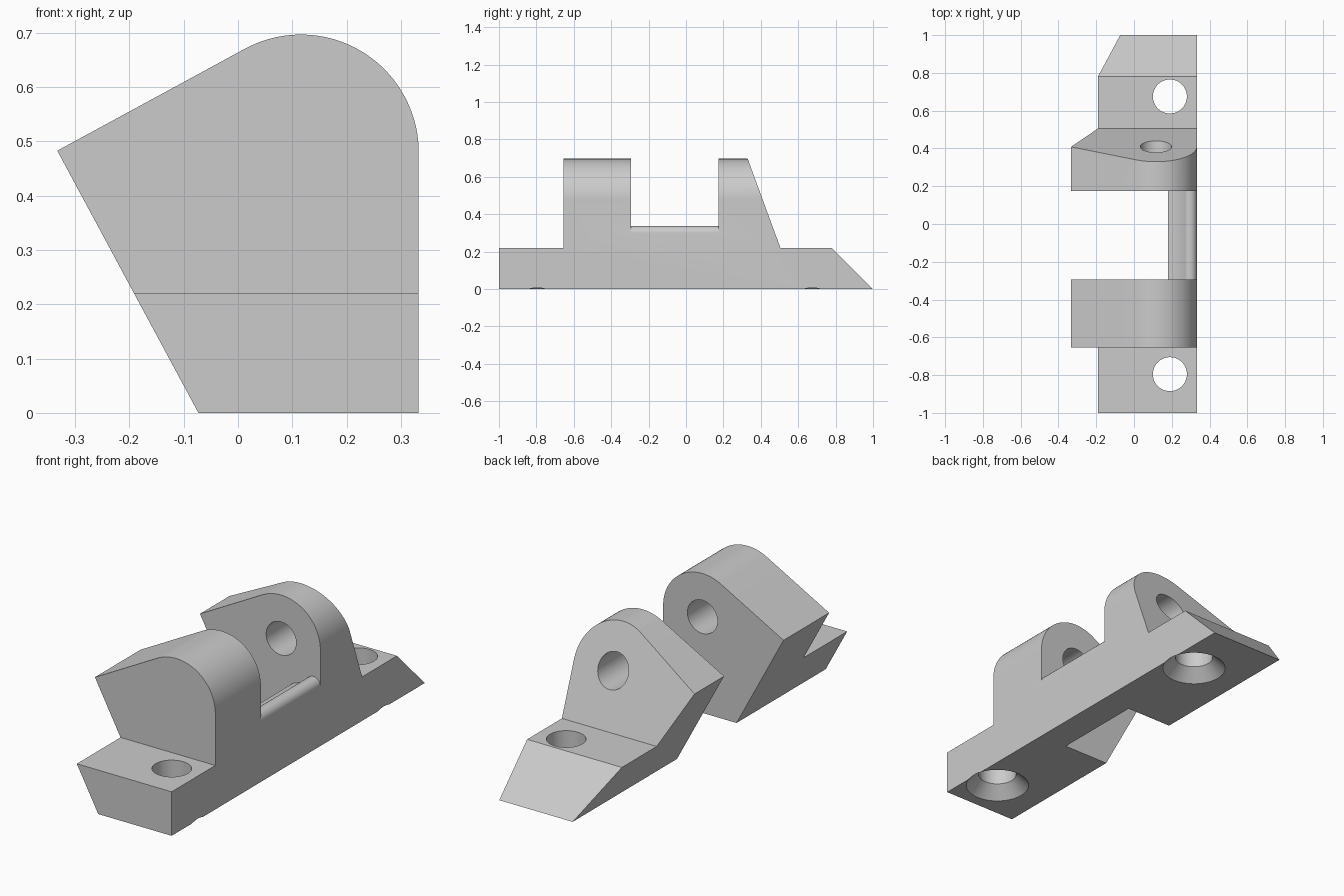
import bpy
import bmesh
from math import sin, cos, radians, pi
from mathutils import Matrix

cube = bpy.data.objects.get("Cube")
if cube:
    bpy.data.objects.remove(cube, do_unlink=True)

PIN_X, PIN_Z, KNUCKLE_R = 0.116, 0.48, 0.217
SIDE_X = 0.333
GAP = (-0.295, 0.175)


def arc(cx, cz, r, start, end, steps):
    """Points on an arc, angles in degrees."""
    angles = [radians(start + (end - start) * i / steps) for i in range(steps + 1)]
    return [(cx + r * cos(a), cz + r * sin(a)) for a in angles]


def new_object(name, bm):
    bmesh.ops.recalc_face_normals(bm, faces=bm.faces)
    mesh = bpy.data.meshes.new(name)
    bm.to_mesh(mesh)
    bm.free()
    obj = bpy.data.objects.new(name, mesh)
    bpy.context.collection.objects.link(obj)
    return obj


def prism(name, outline, low, high, axis):
    """Extrude a 2D outline along the x or y axis."""
    bm = bmesh.new()
    place = (lambda u, v: (low, u, v)) if axis == "x" else (lambda u, v: (u, low, v))
    face = bm.faces.new([bm.verts.new(place(u, v)) for u, v in outline])
    moved = bmesh.ops.extrude_face_region(bm, geom=[face])["geom"]
    step = (high - low, 0, 0) if axis == "x" else (0, high - low, 0)
    bmesh.ops.translate(bm, vec=step, verts=[e for e in moved if isinstance(e, bmesh.types.BMVert)])
    return new_object(name, bm)


def lathe(name, profile, x, y, sides=48):
    """Closed solid turned about a vertical axis from (radius, z) rings."""
    bm = bmesh.new()
    rings = [[bm.verts.new((x + r * cos(2 * pi * i / sides), y + r * sin(2 * pi * i / sides), z))
              for i in range(sides)] for r, z in profile]
    for a, b in zip(rings, rings[1:]):
        for i in range(sides):
            j = (i + 1) % sides
            bm.faces.new((a[i], a[j], b[j], b[i]))
    bm.faces.new(rings[0])
    bm.faces.new(rings[-1])
    return new_object(name, bm)


def cut(target, tool, operation="DIFFERENCE"):
    tool.hide_render = True
    mod = target.modifiers.new("cut", "BOOLEAN")
    mod.operation, mod.solver, mod.object = operation, "EXACT", tool
    bpy.ops.object.select_all(action="DESELECT")
    bpy.context.view_layer.objects.active = target
    target.select_set(True)
    bpy.ops.object.modifier_apply(modifier=mod.name)
    bpy.data.objects.remove(tool, do_unlink=True)


# Leaning cross-section with a rounded shoulder, run along the full length
section = [(-0.073, 0), (SIDE_X, 0)]
section += arc(PIN_X, PIN_Z, KNUCKLE_R, 0, 118.5, 40)
section += [(-0.333, 0.483)]
bracket = prism("hinge_bracket", section, -1, 1, "y")

# Stepped side outline: low feet, tall knuckles, sloped rear
side = [(-1.1, -0.1), (1.1, -0.1), (0.78, 0.22), (0.505, 0.22),
        (0.292, 0.8), (-0.655, 0.8), (-0.655, 0.22), (-1.1, 0.22)]
cut(bracket, prism("side_outline", side, -1, 1, "x"), "INTERSECT")

# Gap between the knuckles, leaving a thin wall with a rounded lip
gap = [(-1, 0.9), (-1, -0.1), (0.18, -0.1)]
gap += arc(PIN_X, PIN_Z, KNUCKLE_R, -72.5, -45, 10)
gap += arc(0.295, 0.3, 0.038, 135, 0, 14)[1:]
gap += [(1, 0.3), (1, 0.9)]
cut(bracket, prism("gap_cutter", gap, GAP[0], GAP[1], "y"))

# Countersunk screw holes in the feet
for y in (-0.795, 0.675):
    profile = [(0.17, -0.02), (0.09, 0.06), (0.09, 0.4)]
    cut(bracket, lathe("screw_cutter", profile, 0.19, y))

# Pin bore: through the rear knuckle, blind in the front one
bore = arc(PIN_X, PIN_Z, 0.083, 0, 352.5, 47)
cut(bracket, prism("pin_cutter", bore, GAP[0] - 0.2, 0.6, "y"))

# Plain grey finish
grey = bpy.data.materials.new("light_grey")
colour = (0.6, 0.6, 0.6, 1)
grey.use_nodes = True
grey.diffuse_color = colour
grey.node_tree.nodes["Principled BSDF"].inputs["Base Color"].default_value = colour
bracket.data.materials.clear()
bracket.data.materials.append(grey)

bpy.ops.object.shade_smooth_by_angle(angle=radians(25))
